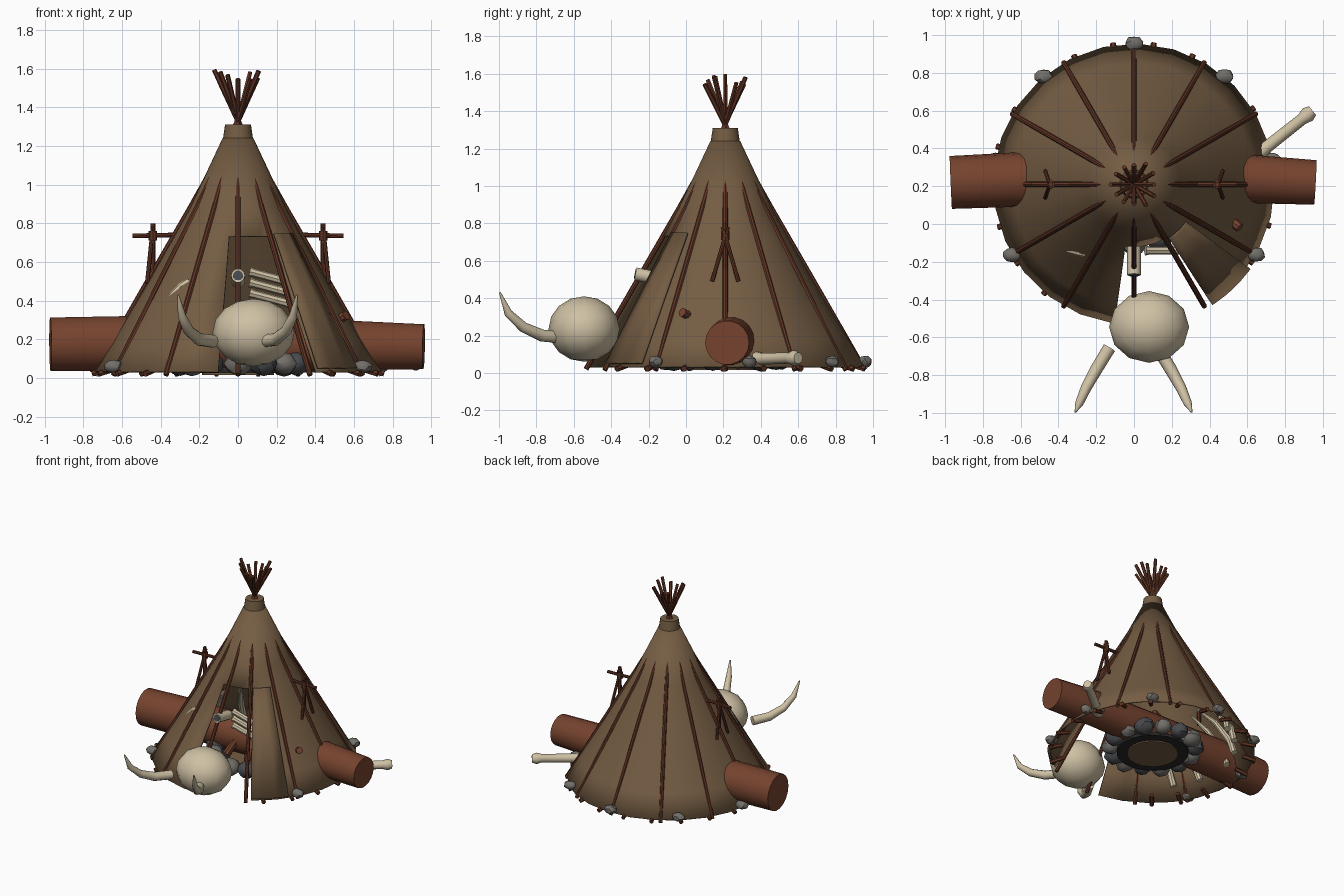
import bpy, bmesh, math, random
from mathutils import Vector

if "Cube" in bpy.data.objects:
    bpy.data.objects.remove(bpy.data.objects["Cube"])

random.seed(4)
CY = 0.21  # tent axis is at x = 0, y = CY


def material(name, col):
    m = bpy.data.materials.new(name)
    m.diffuse_color = (*col, 1)
    m.use_nodes = True
    m.node_tree.nodes["Principled BSDF"].inputs["Base Color"].default_value = m.diffuse_color
    return m


HIDE = material("hide brown", (0.175, 0.108, 0.056))
LOG = material("red bark", (0.18, 0.056, 0.028))
POLE = material("dark wood", (0.12, 0.035, 0.018))
BONE = material("ivory", (0.62, 0.53, 0.37))
STONE = material("grey stone", (0.17, 0.16, 0.145))
DARK = material("dark stone", (0.065, 0.068, 0.075))
ASH = material("charcoal", (0.02, 0.02, 0.02))


def finish(name, bm, mat, angle=40):
    bmesh.ops.recalc_face_normals(bm, faces=bm.faces)
    me = bpy.data.meshes.new(name)
    bm.to_mesh(me)
    bm.free()
    me.materials.append(mat)
    ob = bpy.data.objects.new(name, me)
    bpy.context.collection.objects.link(ob)
    bpy.ops.object.select_all(action='DESELECT')
    ob.select_set(True)
    bpy.context.view_layer.objects.active = ob
    if angle:
        bpy.ops.object.shade_smooth_by_angle(angle=math.radians(angle))
    return ob


def tube(name, pts, radii, mat, sides=8):
    """Capped round tube through points with one radius per point."""
    pts = [Vector(p) for p in pts]
    if not isinstance(radii, (list, tuple)):
        radii = [radii] * len(pts)
    bm = bmesh.new()
    rings = []
    ref = Vector((0, 0, 1)) if abs((pts[-1] - pts[0]).normalized().z) < 0.9 else Vector((0, 1, 0))
    for i, p in enumerate(pts):
        t = (pts[min(i + 1, len(pts) - 1)] - pts[max(i - 1, 0)]).normalized()
        u = t.cross(ref).normalized()
        v = t.cross(u)
        rings.append([bm.verts.new(p + radii[i] * (math.cos(a) * u + math.sin(a) * v))
                      for a in (2 * math.pi * k / sides for k in range(sides))])
    for a, b in zip(rings, rings[1:]):
        for k in range(sides):
            n = (k + 1) % sides
            bm.faces.new((a[k], a[n], b[n], b[k]))
    bm.faces.new(rings[0])
    bm.faces.new(rings[-1])
    return finish(name, bm, mat)


def polar(deg, r, z):
    """Point around the tent axis, 0 degrees at the front, positive to the right."""
    a = math.radians(deg)
    return Vector((r * math.sin(a), CY - r * math.cos(a), z))


def stone(name, loc, size, mat):
    bm = bmesh.new()
    bmesh.ops.create_icosphere(bm, subdivisions=2, radius=1)
    for v in bm.verts:
        k = random.uniform(0.9, 1.05)
        v.co = Vector([c * s * k for c, s in zip(v.co, size)]) + Vector(loc)
    finish(name, bm, mat, 30)


# Tent hide: flared cone with a doorway left out
PROFILE = [(0.745, 0.035), (0.645, 0.2), (0.465, 0.5), (0.332, 0.735), (0.25, 0.88), (0.08, 1.24)]
DOOR_L, DOOR_R, DOOR_TOP = -8, 33, 0.73


def hide_radius(z):
    for (r0, z0), (r1, z1) in zip(PROFILE, PROFILE[1:]):
        if z <= z1:
            return r0 + (r1 - r0) * (z - z0) / (z1 - z0)
    return PROFILE[-1][0]


def hide_sheet(name, angles, skip_door, profile, closed):
    bm = bmesh.new()
    grid = [[bm.verts.new(polar(a, r, z)) for a in angles] for r, z in profile]
    n = len(angles)
    for i in range(len(profile) - 1):
        for k in range(n if closed else n - 1):
            if skip_door and DOOR_L <= angles[k] < DOOR_R and profile[i][1] < DOOR_TOP:
                continue
            m = (k + 1) % n
            bm.faces.new((grid[i][k], grid[i][m], grid[i + 1][m], grid[i + 1][k]))
    ob = finish(name, bm, HIDE, 35)
    sol = ob.modifiers.new("thickness", 'SOLIDIFY')
    sol.thickness = 0.012
    sol.offset = -1
    return ob


door_cols = [DOOR_L, 5.7, 19.3]
wall_cols = [DOOR_R + (360 - DOOR_R + DOOR_L) * k / 22 for k in range(22)]
hide_sheet("tent_hide", door_cols + wall_cols + [], True, PROFILE, True)

# Door flap folded back over the right side
flap = [(hide_radius(z) + off, z) for z, off in ((0.055, 0.03), (0.4, 0.035), (0.75, 0.025))]
hide_sheet("door_flap", [33, 40, 47, 54], False, flap, False)

# Collar at the smoke hole
tube("tent_collar", [(0, CY, 1.235), (0, CY, 1.31)], [0.078, 0.067], HIDE, 16)

# Tent poles run along the hide and fan out above the collar
for i in range(12):
    a = i * 30
    tip = random.uniform(1.53, 1.6)
    foot = 0.015 if i else 0.02
    tube("tent_pole", [polar(a, 0.745, foot), polar(a, 0.467, 0.5), polar(a, 0.247, 0.88), polar(a, 0.012, 1.3)],
         0.014, POLE, 8)
    tube("pole_tip", [polar(a, 0.02, 1.29), polar(a + 180, random.uniform(0.1, 0.13), tip)][::-1],
         [0.012, 0.013], POLE, 6)

# Short pegs under the hide rim
for i in range(18):
    a = 40 + i * 16.5
    tube("rim_peg", [polar(a, 0.66, 0.05), polar(a, 0.755, 0.022)], 0.016, POLE, 6)

# Long log through the tent
tube("long_log", [(-0.97, 0.22, 0.175), (-0.55, 0.238, 0.178), (0.55, 0.242, 0.17), (0.96, 0.22, 0.162)],
     [0.14, 0.145, 0.13, 0.118], LOG, 18)

# Stones holding down the rim
for a in (60, 100, 140, 180, 220, 260, 300):
    p = polar(a, 0.745, 0.06)
    stone("rim_stone", p, (0.05, 0.04, 0.034), STONE)

# Hearth: brown bed, charcoal ring and circle of stones
tube("hearth_ring", [(0, CY, 0.025), (0, CY, 0.05)], 0.26, ASH, 24)
tube("hearth_bed", [(0, CY, 0.015), (0, CY, 0.055)], 0.185, HIDE, 24)
for i in range(14):
    s = random.uniform(0.06, 0.078)
    stone("hearth_stone", polar(i * 360 / 14, 0.305, 0.075), (s, s, s * 0.85), (STONE, DARK)[i % 2])
for i in range(5):
    tube("firewood", [polar(i * 72 + 20, 0.2, 0.07), polar(i * 72 + 20, 0.03, 0.34)], 0.03, LOG, 8)

# Drying racks on both sides
for s in (-1, 1):
    x = 0.44 * s
    tube("rack_post", [(x, CY, 0.42), (x, CY, 0.8)], 0.013, POLE)
    tube("rack_crossbar", [(0.33 * s, CY, 0.74), (0.545 * s, CY, 0.735)], 0.012, POLE)
    tube("rack_lashing", [(x, CY, 0.71), (x, CY, 0.76)], 0.022, POLE)
    for d in (-1, 1):
        tube("rack_leg", [(x + 0.03 * s, CY + d * 0.07, 0.49), (x, CY - d * 0.014, 0.78)], 0.011, POLE)

# Wooden toggle on the right wall
tube("wall_toggle", [(0.49, 0.04, 0.29), (0.56, -0.02, 0.325)], 0.025, LOG)

# Great skull with tusks
bm = bmesh.new()
bmesh.ops.create_uvsphere(bm, u_segments=12, v_segments=8, radius=1)
for v in bm.verts:
    v.co = Vector((0.08 + 0.212 * v.co.x, -0.545 + 0.19 * v.co.y, 0.235 + 0.175 * v.co.z))
finish("skull", bm, BONE, 50)
for s, cx in ((-1, -0.005), (1, 0.0)):
    path = [(0.125, -0.655, 0.19), (0.195, -0.77, 0.2), (0.25, -0.87, 0.245), (0.285, -0.95, 0.32), (0.305, -0.995, 0.43)]
    tube("tusk", [(cx + s * x, y, z) for x, y, z in path], [0.034, 0.033, 0.028, 0.022, 0.005], BONE, 10)

# Bones over the doorway
for k in range(3):
    z = 0.55 - k * 0.055
    tube("door_bone", [(0.06, -0.14, z), (0.08, -0.14, z - 0.005), (0.25, -0.14, z - 0.05), (0.28, -0.14, z - 0.06)],
         [0.027, 0.022, 0.022, 0.027], BONE)
tube("hanging_bone", [(0, -0.12, 0.5), (0, -0.27, 0.53)], 0.036, BONE, 10)
tube("hanging_bone_hollow", [(0, -0.268, 0.5296), (0, -0.274, 0.5308)], 0.026, DARK, 10)

# Small horn hooked on the left wall
tube("wall_horn", [(-0.25, -0.155, 0.5), (-0.29, -0.15, 0.475), (-0.34, -0.14, 0.43), (-0.395, -0.135, 0.36)],
     [0.022, 0.021, 0.016, 0.004], BONE)

# Long bone lying by the right rim
tube("ground_bone", [(0.62, 0.34, 0.08), (0.7, 0.405, 0.075), (0.89, 0.555, 0.08), (0.92, 0.58, 0.08), (0.945, 0.6, 0.08)],
     [0.045, 0.033, 0.031, 0.042, 0.03], BONE, 10)

# Curved rib bones leaning on the inner wall
for a in (205, 222, 239, 256, 285, 305):
    tube("inner_rib", [polar(a, 0.6, 0.08), polar(a + 3, 0.57, 0.2), polar(a + 6, 0.47, 0.35), polar(a + 9, 0.34, 0.45)],
         [0.026, 0.026, 0.02, 0.008], BONE)
